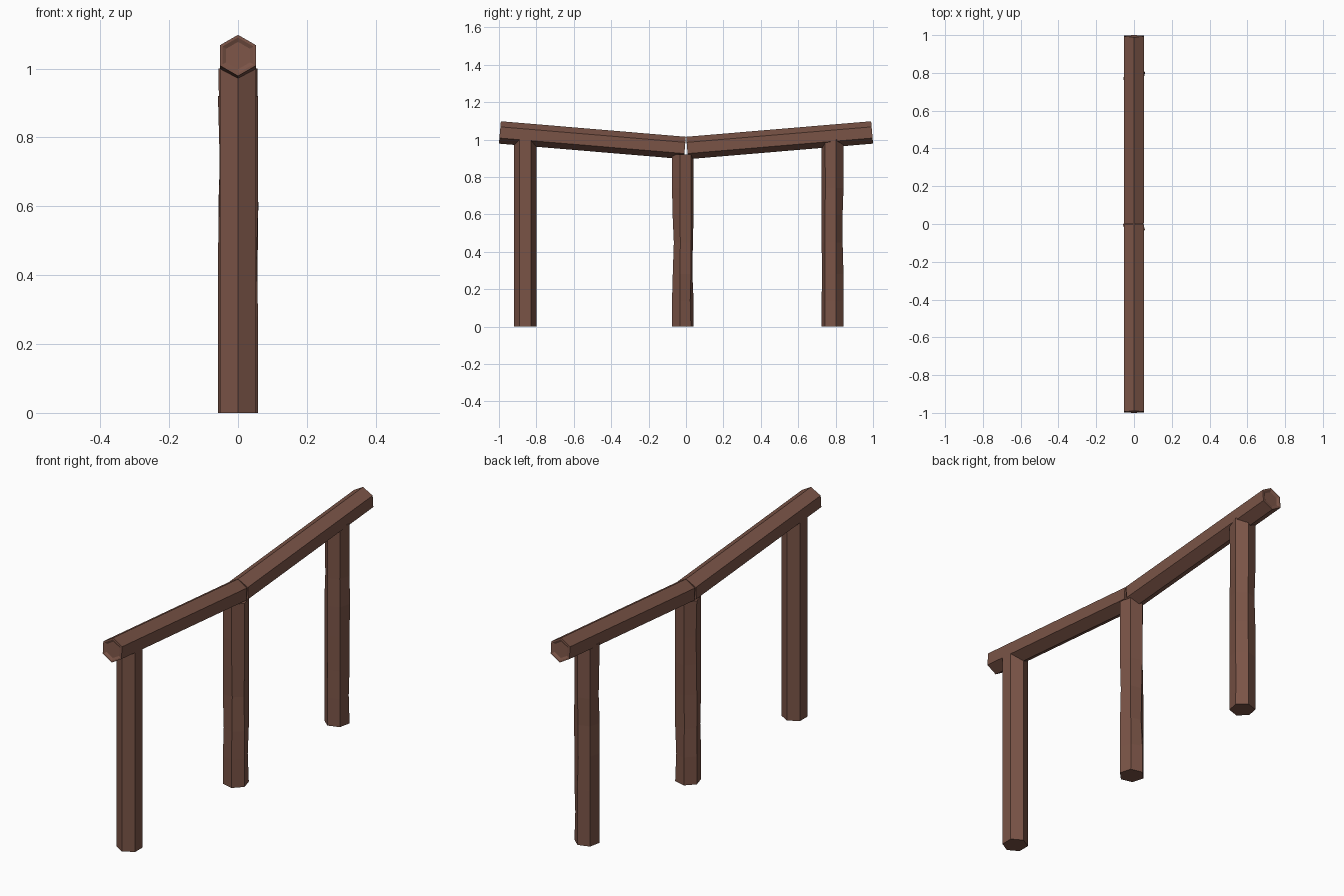
import bpy, bmesh, math
from mathutils import Vector

if "Cube" in bpy.data.objects:
    bpy.data.objects.remove(bpy.data.objects["Cube"])

wood = bpy.data.materials.new("brown wood")
wood.diffuse_color = (0.195, 0.088, 0.062, 1)
wood.use_nodes = True
wood.node_tree.nodes["Principled BSDF"].inputs["Base Color"].default_value = wood.diffuse_color
R = 0.06


def finish(bm, name):
    bmesh.ops.recalc_face_normals(bm, faces=bm.faces)
    me = bpy.data.meshes.new(name)
    bm.to_mesh(me)
    bm.free()
    me.materials.append(wood)
    ob = bpy.data.objects.new(name, me)
    bpy.context.collection.objects.link(ob)


def loft(bm, rings):
    rings = [[bm.verts.new(p) for p in ring] for ring in rings]
    for a, b in zip(rings, rings[1:]):
        for i in range(6):
            j = (i + 1) % 6
            bm.faces.new((a[i], a[j], b[j], b[i]))
    return [bm.faces.new(rings[0]), bm.faces.new(rings[-1])]


# Hexagonal rail with a corner on top and shallow recessed end grain
def rail(name, side):
    a = Vector((0, side * 0.006, 0.955))
    b = Vector((0, side * 0.995, 1.038))
    d = (b - a).normalized()
    up = Vector((1, 0, 0)).cross(d)
    if up.z < 0:
        up.negate()

    def ring(c):
        return [c + Vector((R * math.sin(t), 0, 0)) + up * (R * math.cos(t))
                for t in (math.radians(60 * k) for k in range(6))]
    bm = bmesh.new()
    caps = loft(bm, [ring(a), ring(b)])
    bmesh.ops.recalc_face_normals(bm, faces=bm.faces)
    bmesh.ops.inset_individual(bm, faces=caps, thickness=0.008)
    bmesh.ops.inset_individual(bm, faces=caps, thickness=0.012, depth=-0.006)
    finish(bm, name)


# Hexagonal post, turned about z, with small hewn dents {(corner, level): depth}
def post(name, y, top, turn, dents):
    levels = [0, 0.14, 0.28, 0.45, 0.6, 0.74, top]
    rings = []
    for n, z in enumerate(levels):
        ring = []
        for k in range(6):
            t = math.radians(turn - 30 + 60 * k)
            r = R - dents.get((k, n), 0)
            ring.append((r * math.cos(t), y + r * math.sin(t), z))
        rings.append(ring)
    bm = bmesh.new()
    loft(bm, rings if dents else [rings[0], rings[-1]])
    finish(bm, name)


rail("front_rail", -1)
rail("back_rail", 1)
post("front_post", -0.859, 1.0, 0, {})
post("middle_post", -0.017, 0.92, 16,
     {(5, 3): 0.01, (5, 2): 0.004, (5, 4): 0.003, (2, 2): 0.007, (2, 3): 0.004,
      (0, 3): 0.004, (1, 1): 0.005, (3, 5): 0.005, (3, 4): 0.003, (4, 2): 0.004})
post("back_post", 0.7835, 1.0, -12,
     {(2, 3): 0.005, (2, 4): 0.005, (1, 1): 0.004, (1, 4): -0.002,
      (4, 5): 0.005, (3, 4): 0.004, (5, 2): 0.003, (0, 5): 0.003})
